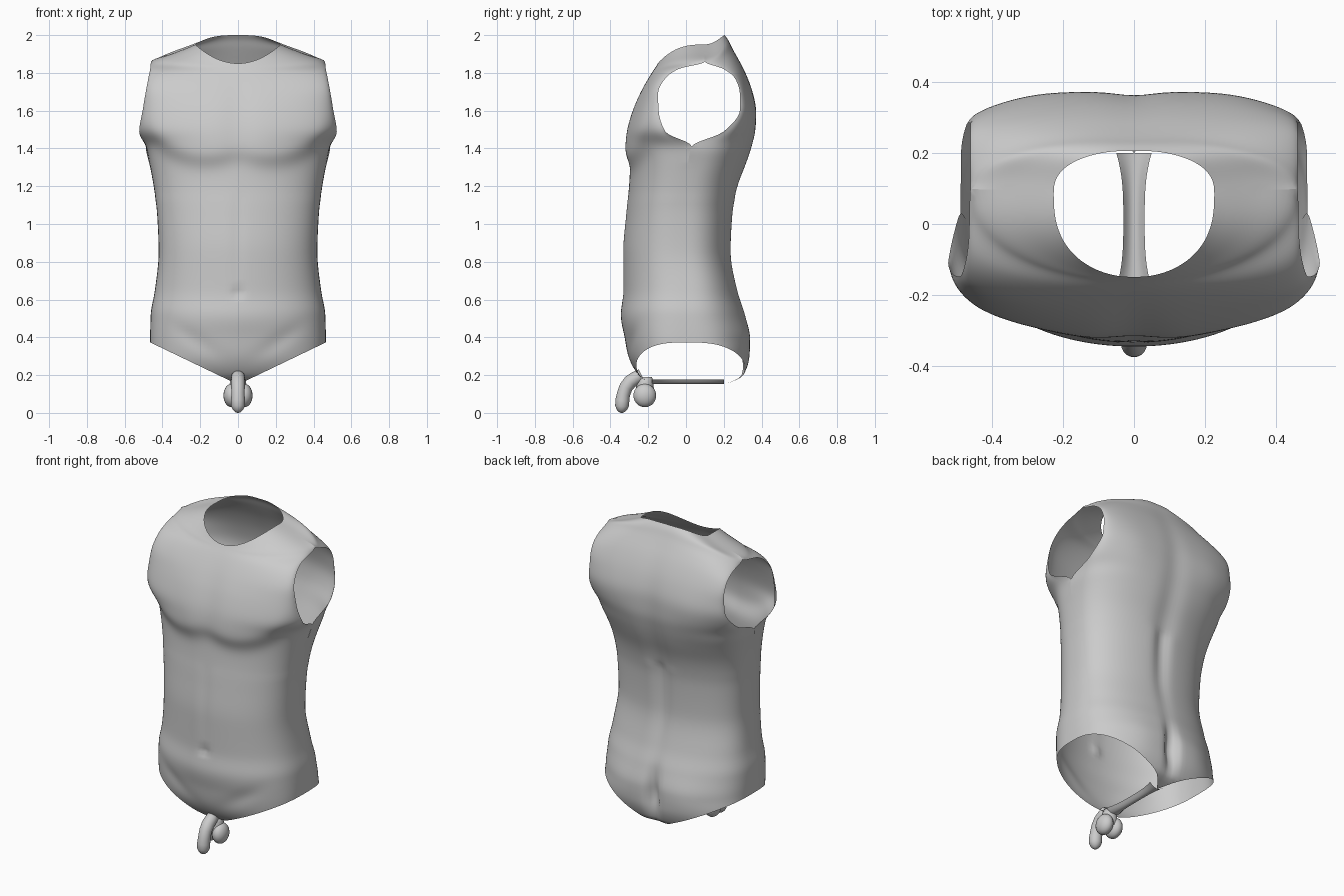
import bpy, bmesh, math
from mathutils import Vector

if "Cube" in bpy.data.objects:
    bpy.data.objects.remove(bpy.data.objects["Cube"])

# lower rows: z, half width, front y, side y, back y, squareness power
LOWER = [
    (0.12, .465, -.11, .02, .12, .65), (0.20, .465, -.25, .02, .305, .65),
    (0.30, .465, -.305, .02, .335, .65), (0.40, .465, -.325, .0, .338, .7),
    (0.52, .462, -.345, .0, .314, .75), (0.65, .44, -.333, .0, .274, .75),
    (0.85, .42, -.334, -.02, .24, .75), (1.05, .428, -.318, -.02, .25, .75),
    (1.20, .448, -.303, -.01, .28, .75), (1.32, .47, -.296, .01, .326, .7),
    (1.41, .488, -.295, .03, .354, .62)]
# upper rows: z front/side/back, y front/front edge/back edge/back, width front/back, power
UPPER = [
    (1.50, 1.49, 1.50, -.292, -.11, .20, .372, .523, .487, .9),
    (1.60, 1.60, 1.60, -.276, -.145, .285, .374, .505, .468, 1),
    (1.68, 1.69, 1.71, -.248, -.148, .285, .352, .49, .46, 1),
    (1.75, 1.77, 1.82, -.213, -.11, .26, .308, .475, .46, 1),
    (1.80, 1.82, 1.89, -.183, -.04, .20, .27, .465, .46, .95),
    (1.83, 1.86, 1.94, -.163, .10, .10, .243, .46, .46, .9),
    (1.842, 1.905, 1.975, -.155, .095, .095, .226, .34, .34, .82),
    (1.85, 1.95, 2.0, -.15, .085, .085, .208, .226, .226, .78)]
rows = [(z, z, z, f, s, s, b, w, w, p) for z, w, f, s, b, p in LOWER] + UPPER


def tangent(a, b, c):
    d0, d1 = b - a, c - b
    return 0 if d0 * d1 <= 0 else 2 * d0 * d1 / (d0 + d1)


def row_at(t):
    """Overshoot-free cubic interpolation between the section rows."""
    n = len(rows)
    i = min(int(t), n - 2)
    u = t - i
    out = []
    for k in range(10):
        b, c = rows[i][k], rows[i + 1][k]
        a = rows[i - 1][k] if i else 2 * b - c
        d = rows[i + 2][k] if i + 2 < n else 2 * c - b
        m0, m1 = tangent(a, b, c), tangent(b, c, d)
        out.append((2*u**3 - 3*u*u + 1) * b + (u**3 - 2*u*u + u) * m0
                   + (3*u*u - 2*u**3) * c + (u**3 - u*u) * m1)
    return out


def bump(v, centre, width):
    return math.exp(-((v - centre) / width) ** 2)


def step(v):
    v = min(1, max(0, v))
    return v * v * (3 - 2 * v)


def front_detail(x, z):
    """Chest muscles, midline, navel and groin creases (positive = inward)."""
    ax = abs(x)
    low = 1.275 + 1.7 * (ax - .17) ** 2
    d = -.034 * step((z - low) / .09) * bump(z, 1.40, .19) * (1 - .45 * bump(x, 0, .06))
    d += .012 * bump(x, 0, .04) * bump(z, 1.62, .15)
    d += .02 * bump(x, 0, .025) * bump(z, .635, .018)
    d += .005 * bump(x, 0, .03) * bump(z, .95, .25)
    d += .008 * bump(z, .25 + .6 * ax, .05) * bump(ax, .22, .12)
    return d


def back_detail(x, z):
    """Spine groove, shoulder blades and cleft (positive = inward)."""
    ax = abs(x)
    d = .028 * bump(x, 0, .045) * bump(z, 1.25, .5)
    d += .05 * bump(x, 0, .035) * bump(z, .36, .13)
    d -= .01 * bump(ax, .27, .12) * bump(z, 1.55, .15)
    d -= .012 * bump(ax, .2, .13) * bump(z, .36, .13)
    return d


def make_object(name, bm):
    bmesh.ops.recalc_face_normals(bm, faces=bm.faces)
    for f in bm.faces:
        f.smooth = True
    me = bpy.data.meshes.new(name)
    bm.to_mesh(me)
    bm.free()
    ob = bpy.data.objects.new(name, me)
    bpy.context.collection.objects.link(ob)
    return ob


def grid(bm, pts):
    vs = [[bm.verts.new(p) for p in line] for line in pts]
    for a, b in zip(vs, vs[1:]):
        for i in range(len(a) - 1):
            bm.faces.new((a[i], a[i + 1], b[i + 1], b[i]))


# torso shell: front and back panels, welded except along the arm openings
SUB, COLS = 6, 56
bm = bmesh.new()
panels = ([], [])
for j in range((len(rows) - 1) * SUB + 1):
    zf, ze, zb, yf, yef, yeb, yb, wf, wb, p = row_at(j / SUB)
    for back in (0, 1):
        line = []
        zc, yc, ye, w = (zb, yb, yeb, wb) if back else (zf, yf, yef, wf)
        for i in range(COLS + 1):
            a = math.pi * (i / COLS - .5)
            s, c = math.sin(a), max(0, math.cos(a))
            if i in (0, COLS):
                c = 0
            x, z = w * s, zc + (ze - zc) * abs(s) ** (3 if back else 2)
            y = ye + (yc - ye) * c ** p
            fade = min(1, c * 2)
            y += fade * (-back_detail(x, z) if back else front_detail(x, z))
            line.append((x, y, z))
        panels[back].append(line)
for pts in panels:
    grid(bm, pts)
bmesh.ops.remove_doubles(bm, verts=bm.verts, dist=.0004)
# relax the armpit and shoulder area, keeping the rims fixed
upper = [v for v in bm.verts if v.co.z > 1.15 and not v.is_boundary]
for _ in range(10):
    bmesh.ops.smooth_vert(bm, verts=upper, factor=.5, use_axis_x=True,
                          use_axis_y=True, use_axis_z=True)
# leg openings: one slanted cut per side
for side in (1, -1):
    bmesh.ops.bisect_plane(bm, geom=bm.verts[:] + bm.edges[:] + bm.faces[:],
                           plane_co=(0, 0, .15), plane_no=(.48 * side, 0, -1),
                           clear_outer=True)
make_object("torso", bm)

# strip joining front and back between the legs
bm = bmesh.new()
pts = []
for j in range(25):
    t = j / 24
    y = -.18 + .38 * t
    hw = .03 + .02 * abs(2 * t - 1) ** 3
    pts.append([(hw * k / 4, y, .153 + .025 * (k / 4) ** 2) for k in range(-4, 5)])
grid(bm, pts)
make_object("crotch_strip", bm)


def tube(name, path, seg=20):
    """Closed tube along (y, z, radius) points in the middle plane."""
    bm = bmesh.new()
    rings = []
    for i, (y, z, r) in enumerate(path):
        q, n = path[max(i - 1, 0)], path[min(i + 1, len(path) - 1)]
        d = Vector((0, n[0] - q[0], n[1] - q[1])).normalized()
        side = d.cross(Vector((1, 0, 0)))
        rings.append([bm.verts.new(Vector((r * math.cos(a), y, z)) + side * r * math.sin(a))
                      for a in (2 * math.pi * k / seg for k in range(seg))])
    for a, b in zip(rings, rings[1:]):
        for k in range(seg):
            bm.faces.new((a[k], a[(k + 1) % seg], b[(k + 1) % seg], b[k]))
    bm.faces.new(rings[0])
    bm.faces.new(rings[-1])
    return make_object(name, bm)


# plain anatomical details at the base of the torso
tube("front_appendage", [(-.235, .20, .034), (-.265, .185, .036), (-.295, .165, .037),
                         (-.318, .135, .036), (-.331, .10, .035), (-.337, .065, .037),
                         (-.339, .035, .036), (-.34, .015, .026), (-.34, .004, .014),
                         (-.34, 0, .004)])
tube("pouch_base", [(-.215, .19, .035), (-.215, .165, .042), (-.218, .13, .048),
                    (-.22, .09, .045)])
for side, label in ((1, "right"), (-1, "left")):
    bm = bmesh.new()
    bmesh.ops.create_uvsphere(bm, u_segments=20, v_segments=14, radius=1)
    for v in bm.verts:
        v.co = (v.co.x * .043 + .034 * side, v.co.y * .06 - .218, v.co.z * .062 + .092)
    make_object("pouch_" + label, bm)
